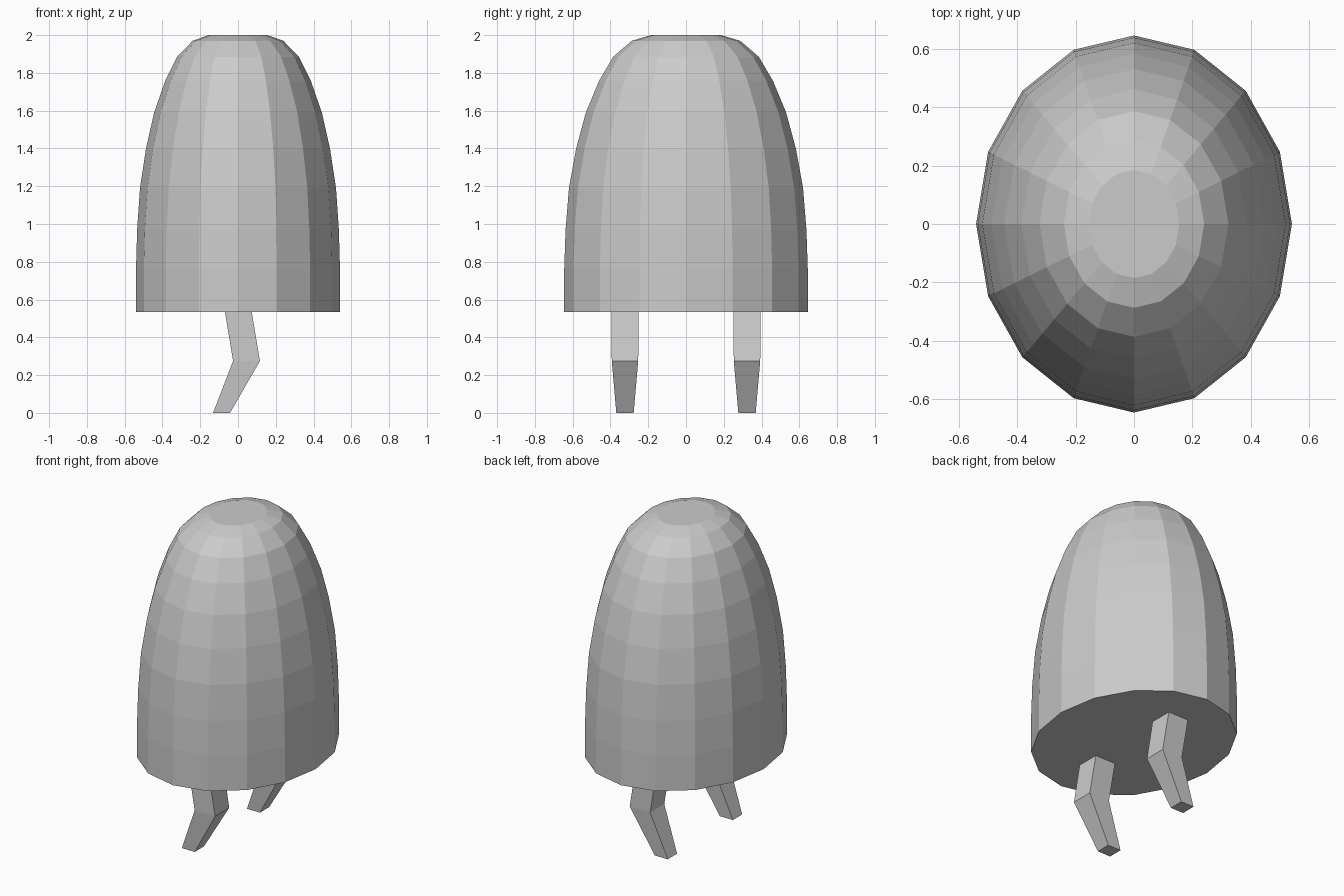
import bpy, bmesh, math

if "Cube" in bpy.data.objects:
    bpy.data.objects.remove(bpy.data.objects["Cube"])

SIDES = 16
STRETCH = 1.194  # body is longer along y than x

grey = bpy.data.materials.new("light grey")
grey.diffuse_color = (0.6, 0.6, 0.6, 1)
grey.use_nodes = True
grey.node_tree.nodes["Principled BSDF"].inputs["Base Color"].default_value = grey.diffuse_color


def loft(name, rings):
    """Skin a stack of equal-length rings and cap both ends."""
    bm = bmesh.new()
    rows = [[bm.verts.new(p) for p in ring] for ring in rings]
    for a, b in zip(rows, rows[1:]):
        for i in range(len(a)):
            j = (i + 1) % len(a)
            bm.faces.new((a[i], a[j], b[j], b[i]))
    bm.faces.new(rows[0][::-1])
    bm.faces.new(rows[-1])
    bmesh.ops.recalc_face_normals(bm, faces=bm.faces[:])
    mesh = bpy.data.meshes.new(name)
    bm.to_mesh(mesh)
    bm.free()
    mesh.materials.append(grey)
    obj = bpy.data.objects.new(name, mesh)
    bpy.context.collection.objects.link(obj)
    return obj


def oval(r, z):
    return [(r * math.cos(math.tau * i / SIDES),
             r * STRETCH * math.sin(math.tau * i / SIDES), z)
            for i in range(SIDES)]


def rectangle(x, y, hx, hy, z):
    return [(x - hx, y - hy, z), (x + hx, y - hy, z),
            (x + hx, y + hy, z), (x - hx, y + hy, z)]


# Domed body with flat top and bottom: (radius, height)
profile = [(0.54, 0.535), (0.54, 0.76), (0.534, 0.97), (0.519, 1.19),
           (0.487, 1.40), (0.444, 1.59), (0.386, 1.757), (0.323, 1.885),
           (0.24, 1.97), (0.155, 2.0)]
loft("body", [oval(r, z) for r, z in profile])

# Two bent, tapering legs: (x, half width x, half width y, height)
leg = [(-0.087, 0.045, 0.046, 0.0), (0.045, 0.071, 0.07, 0.275),
       (0.001, 0.071, 0.072, 0.54)]
for side, y in (("front", -0.323), ("back", 0.323)):
    loft(side + "_leg", [rectangle(x, y, hx, hy, z) for x, hx, hy, z in leg])
